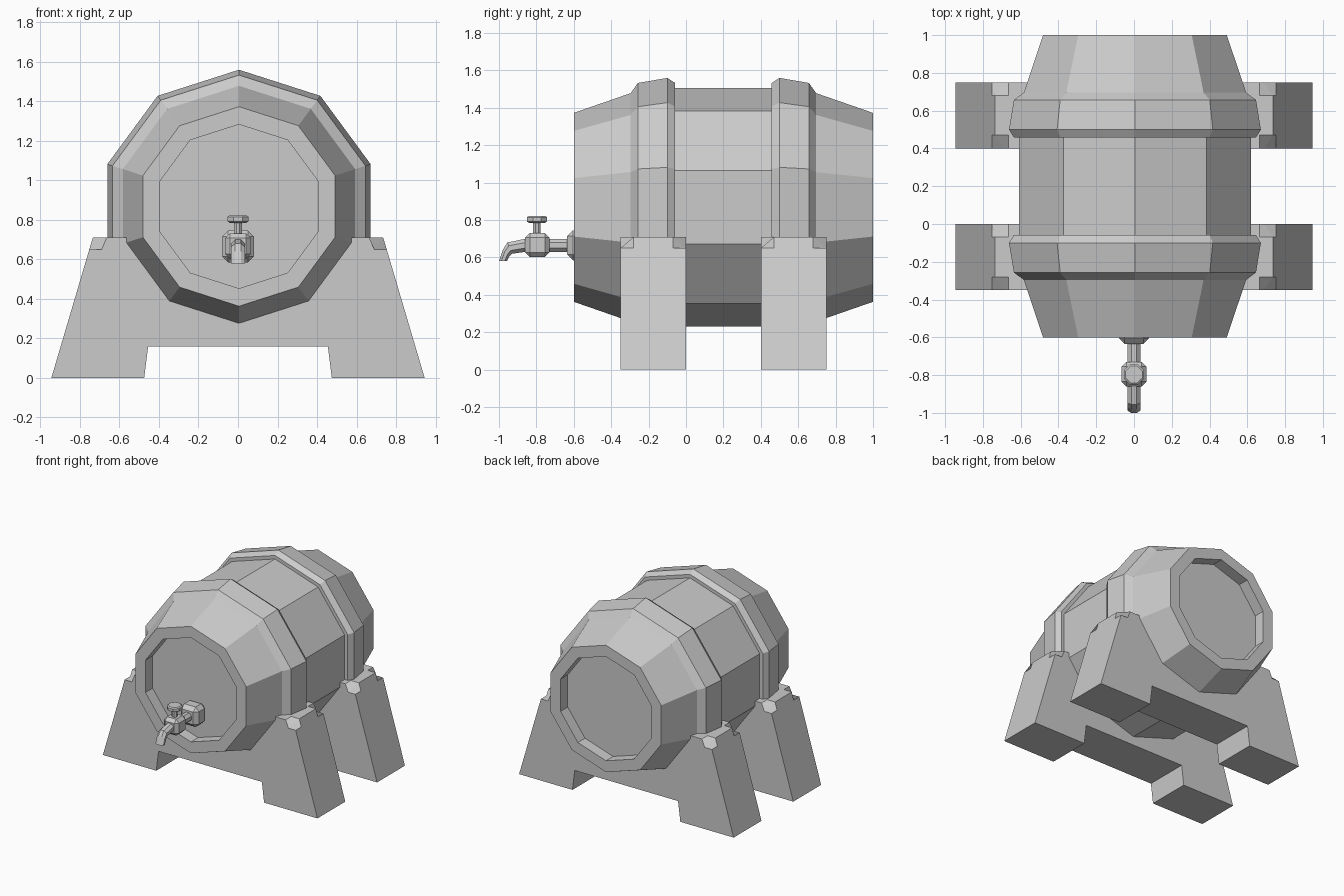
import bpy, bmesh
from math import sin, cos, pi
from mathutils import Vector

cube = bpy.data.objects.get("Cube")
if cube:
    bpy.data.objects.remove(cube, do_unlink=True)

GREY = (0.6, 0.6, 0.6, 1)
mat = bpy.data.materials.new("plain grey")
mat.use_nodes = True
mat.diffuse_color = GREY
for node in mat.node_tree.nodes:
    if node.type == 'BSDF_PRINCIPLED':
        node.inputs["Base Color"].default_value = GREY

AXIS_Z = 0.868   # height of the barrel axis
MID_Y = 0.2      # middle of the barrel along its length


def finish(name, bm):
    bmesh.ops.recalc_face_normals(bm, faces=bm.faces)
    mesh = bpy.data.meshes.new(name)
    bm.to_mesh(mesh)
    bm.free()
    mesh.materials.append(mat)
    obj = bpy.data.objects.new(name, mesh)
    bpy.context.collection.objects.link(obj)
    return obj


def loft(name, rings):
    """Skin a list of equal-length point rings and cap both ends."""
    bm = bmesh.new()
    loops = [[bm.verts.new(p) for p in ring] for ring in rings]
    n = len(loops[0])
    for a, b in zip(loops, loops[1:]):
        for i in range(n):
            j = (i + 1) % n
            bm.faces.new((a[i], a[j], b[j], b[i]))
    bm.faces.new(loops[0])
    bm.faces.new(loops[-1])
    return finish(name, bm)


def ring(centre, u, v, sides, turn=0.0):
    """Regular polygon spanned by the vectors u and v."""
    c, u, v = Vector(centre), Vector(u), Vector(v)
    angles = [2 * pi * (i + turn) / sides for i in range(sides)]
    return [c + u * cos(a) + v * sin(a) for a in angles]


def barrel_ring(y, r):
    return ring((0.005, y, AXIS_Z), (0, 0, r), (r * 1.013, 0, 0), 10)


def chamfer_box(name, size, centre, bevel):
    bm = bmesh.new()
    bmesh.ops.create_cube(bm, size=1)
    for v in bm.verts:
        v.co = Vector([v.co[i] * size[i] + centre[i] for i in range(3)])
    bmesh.ops.bevel(bm, geom=bm.edges[:], offset=bevel, segments=1, affect='EDGES')
    return finish(name, bm)


# Barrel body with recessed ends, symmetric about its middle
half = [(-0.51, 0.415), (-0.6, 0.415), (-0.6, 0.505), (-0.22, 0.637)]
profile = half + [(2 * MID_Y - y, r) for y, r in reversed(half)]
loft("barrel", [barrel_ring(y, r) for y, r in profile])

# Hoops
hoop = [(-0.30, 0.59), (-0.30, 0.605), (-0.257, 0.665), (-0.10, 0.692),
        (-0.058, 0.665), (-0.058, 0.62)]
for label, flip in (("front", False), ("back", True)):
    loft(label + "_hoop",
         [barrel_ring(2 * MID_Y - y if flip else y, r) for y, r in hoop])

# Stands: arched cradles with clipped top corners
def stand_ring(y, clipped):
    if clipped:
        shoulder = [(0.753, 0.65), (0.69, 0.65), (0.665, 0.71)]
    else:
        shoulder = [(0.753, 0.65), (0.735, 0.71), (0.665, 0.71)]
    side = [(0.455, 0.16), (0.475, 0), (0.945, 0)] + shoulder + [(0.5, 0.71), (0.25, 0.45)]
    outline = side + [(-x, z) for x, z in reversed(side)]
    return [(x, y, z) for x, z in outline]


for label, y0 in (("front", -0.35), ("back", 0.4)):
    y1 = y0 + 0.35
    loft(label + "_stand", [stand_ring(y0, True), stand_ring(y0 + 0.07, False),
                            stand_ring(y1 - 0.07, False), stand_ring(y1, True)])

# Tap: flange, valve body, pipe with bent spout, stem and handle
chamfer_box("tap_flange", (0.16, 0.13, 0.16), (0, -0.57, 0.665), 0.03)
chamfer_box("tap_valve", (0.13, 0.13, 0.13), (0, -0.795, 0.667), 0.025)

# Spout path as pairs of upper and lower points (y, z)
path = [((-0.6, 0.70), (-0.6, 0.63)), ((-0.86, 0.70), (-0.86, 0.63)),
        ((-0.955, 0.68), (-0.93, 0.62)), ((-0.98, 0.64), (-0.945, 0.605)),
        ((-1.0, 0.58), (-0.957, 0.58))]
spout = []
for (ty, tz), (by, bz) in path:
    up = Vector((0, ty - by, tz - bz)) / 2
    mid = Vector((0, ty + by, tz + bz)) / 2
    spout.append(ring(mid, up / cos(pi / 8), (0.038, 0, 0), 8, 0.5))
loft("tap_spout", spout)

turned = [(0.72, 0.022), (0.785, 0.022), (0.785, 0.045), (0.792, 0.058),
          (0.815, 0.058), (0.822, 0.048)]
loft("tap_handle", [ring((0, -0.797, z), (r, 0, 0), (0, r, 0), 8, 0.5)
                    for z, r in turned])
